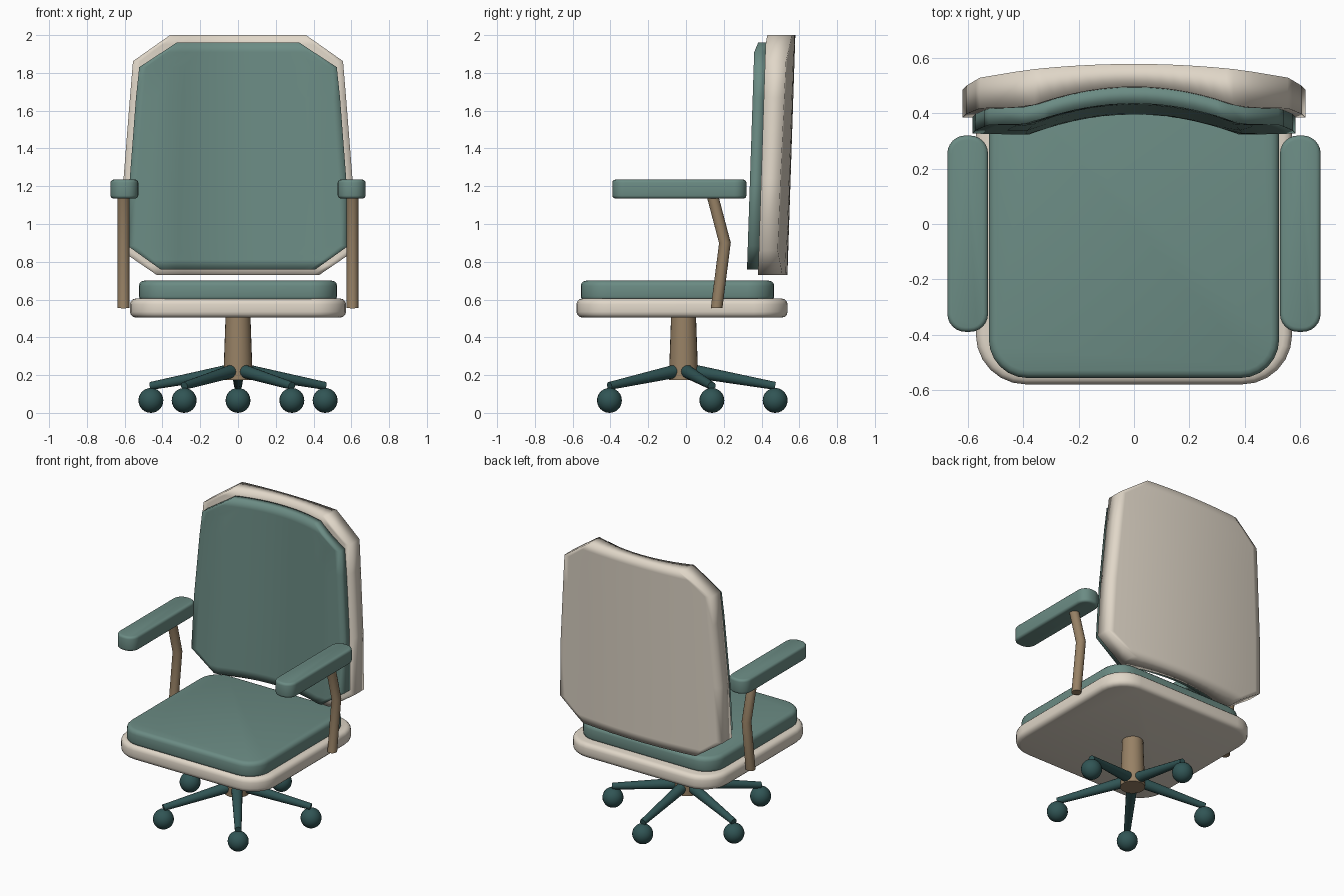
import bpy, bmesh, math
from mathutils import Vector

if "Cube" in bpy.data.objects:
    bpy.data.objects.remove(bpy.data.objects["Cube"])


def material(name, rgb):
    m = bpy.data.materials.new(name)
    m.diffuse_color = (*rgb, 1)
    m.use_nodes = True
    m.node_tree.nodes["Principled BSDF"].inputs["Base Color"].default_value = m.diffuse_color
    return m


GREEN = material("green_fabric", (0.147, 0.26, 0.23))
CREAM = material("cream_shell", (0.75, 0.68, 0.58))
BROWN = material("brown_frame", (0.31, 0.22, 0.13))
TEAL = material("dark_teal", (0.03, 0.09, 0.09))


def finish(name, bm, mat, angle=40):
    bmesh.ops.recalc_face_normals(bm, faces=bm.faces)
    me = bpy.data.meshes.new(name)
    bm.to_mesh(me)
    bm.free()
    ob = bpy.data.objects.new(name, me)
    bpy.context.collection.objects.link(ob)
    me.materials.append(mat)
    bpy.ops.object.select_all(action='DESELECT')
    ob.select_set(True)
    bpy.context.view_layer.objects.active = ob
    bpy.ops.object.shade_smooth_by_angle(angle=math.radians(angle))
    return ob


def slab(name, lo, hi, radius, rim, mat):
    """Box with rounded plan corners and a softened rim."""
    bm = bmesh.new()
    bmesh.ops.create_cube(bm, size=1)
    lo, hi = Vector(lo), Vector(hi)
    for v in bm.verts:
        v.co = [lo[i] + (hi[i] - lo[i]) * (v.co[i] + 0.5) for i in range(3)]

    def edges(vertical):
        return [e for e in bm.edges
                if (abs(e.verts[0].co.z - e.verts[1].co.z) > 1e-4) == vertical]
    bmesh.ops.bevel(bm, geom=edges(True), offset=radius, segments=6,
                    profile=0.5, affect='EDGES')
    bmesh.ops.bevel(bm, geom=edges(False), offset=rim, segments=3,
                    profile=0.5, affect='EDGES')
    return finish(name, bm, mat)


def tube(name, pts, radii, mat, sides=16):
    """Round bar through the points, rings square to its overall direction."""
    bm = bmesh.new()
    pts = [Vector(p) for p in pts]
    rot = (pts[-1] - pts[0]).to_track_quat('Z', 'Y')
    rings = []
    for p, r in zip(pts, radii):
        rings.append([bm.verts.new(p + rot @ Vector((
            r * math.cos(a * math.tau / sides), r * math.sin(a * math.tau / sides), 0)))
            for a in range(sides)])
    for a, b in zip(rings, rings[1:]):
        for i in range(sides):
            j = (i + 1) % sides
            bm.faces.new((a[i], a[j], b[j], b[i]))
    bm.faces.new(rings[0])
    bm.faces.new(rings[-1])
    return finish(name, bm, mat)


def interp(table, t):
    for (a, fa), (b, fb) in zip(table, table[1:]):
        if t <= b:
            return fa + (fb - fa) * (t - a) / (b - a)
    return table[-1][1]


def panel(name, outline, front, back, mat):
    """Curved, leaning eight-sided panel; outline is (z, half width)."""
    us = [-1, -.93, -.8, -.67, -.54, -.4, -.27, -.13, 0,
          .13, .27, .4, .54, .67, .8, .93, 1]
    zs = [z for z, w in outline]
    zs = sorted(zs + [zs[0] + .05, zs[-1] - .05])
    bm = bmesh.new()
    grids = []
    for prof in (front, back):
        grid = []
        for z in zs:
            w = interp(outline, z)
            grid.append([bm.verts.new((u * w, prof(abs(u * w)) + 0.033 * (z - 0.73), z))
                         for u in us])
        for r, s in zip(grid, grid[1:]):
            for i in range(len(us) - 1):
                bm.faces.new((r[i], r[i + 1], s[i + 1], s[i]))
        loop = (grid[0] + [r[-1] for r in grid[1:]] + grid[-1][-2::-1]
                + [r[0] for r in grid[-2:0:-1]])
        grids.append(loop)
    a, b = grids
    for i in range(len(a)):
        j = (i + 1) % len(a)
        bm.faces.new((a[i], a[j], b[j], b[i]))
    return finish(name, bm, mat, 100)


def hollow(x):
    return 0.073 * max(0, 1 - (x / 0.38) ** 2)


# Seat
slab("seat_base", (-.572, -.58, .505), (.572, .538, .605), .18, .03, CREAM)
slab("seat_cushion", (-.525, -.557, .59), (.525, .467, .70), .14, .028, GREEN)

# Backrest shell and pad
panel("back_shell",
      [(.73, .43), (.86, .62), (1.24, .606), (1.67, .572), (1.862, .556), (2.0, .36)],
      lambda x: .381 + hollow(x), lambda x: .537 - .145 * x * x, CREAM)
panel("back_cushion",
      [(.76, .41), (.885, .585), (1.24, .573), (1.67, .54), (1.83, .523), (1.96, .325)],
      lambda x: .322 + hollow(x), lambda x: .386 + hollow(x), GREEN)

# Armrests with bent posts
for s, side in ((-1, "left"), (1, "right")):
    x0, x1 = sorted((s * .528, s * .675))
    slab(side + "_armrest", (x0, -.39, 1.135), (x1, .32, 1.235), .065, .016, GREEN)
    tube(side + "_arm_post", [(s * .606, .162, .555), (s * .606, .206, .90),
                              (s * .606, .14, 1.15)], [.031] * 3, BROWN)

# Pedestal column
CY = -.013
tube("column", [(0, CY, .175), (0, CY, .51)], [.078, .066], BROWN, 24)

# Five-star base with ball casters
for i in range(5):
    a = math.radians(90 + 72 * i)
    d = Vector((math.cos(a), math.sin(a), 0))
    c = Vector((0, CY, 0))
    tube(f"base_leg_{i + 1}", [c + d * .04 + Vector((0, 0, .223)),
                              c + d * .485 + Vector((0, 0, .143))], [.036, .021], TEAL)
    bm = bmesh.new()
    bmesh.ops.create_uvsphere(bm, u_segments=20, v_segments=12, radius=.066)
    bmesh.ops.translate(bm, verts=bm.verts, vec=c + d * .485 + Vector((0, 0, .066)))
    finish(f"caster_{i + 1}", bm, TEAL)
